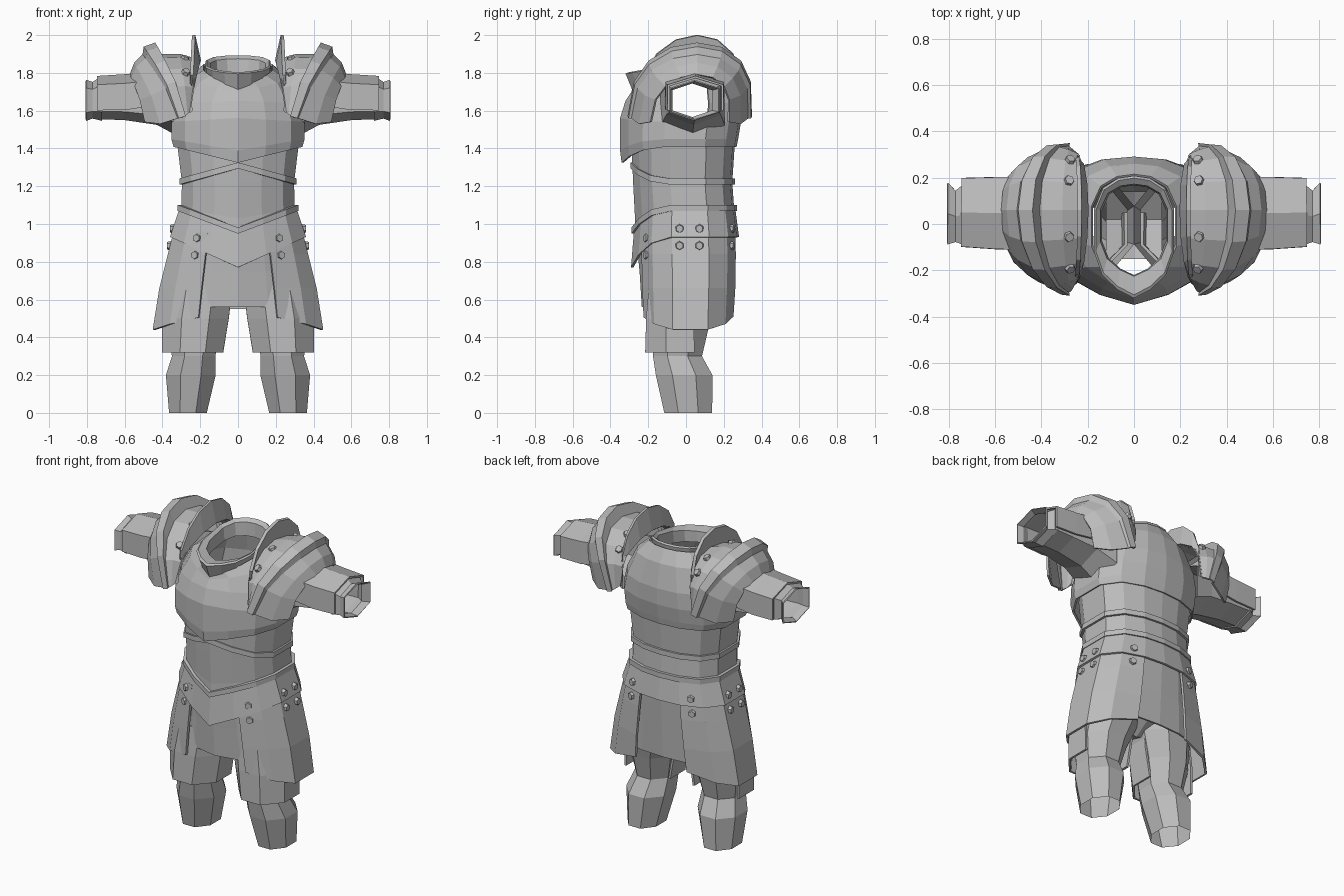
import bpy, bmesh, math
from mathutils import Vector

cube = bpy.data.objects.get("Cube")
if cube:
    bpy.data.objects.remove(cube)

# One plain steel colour
steel = bpy.data.materials.new("grey_steel")
steel.use_nodes = True
GREY = (0.5, 0.5, 0.5, 1)
steel.diffuse_color = GREY
steel.node_tree.nodes["Principled BSDF"].inputs["Base Color"].default_value = GREY


def finish(name, bm, thick=0, mirror=False):
    bmesh.ops.recalc_face_normals(bm, faces=bm.faces)
    mesh = bpy.data.meshes.new(name)
    bm.to_mesh(mesh)
    bm.free()
    mesh.materials.append(steel)
    ob = bpy.data.objects.new(name, mesh)
    bpy.context.collection.objects.link(ob)
    if thick:
        mod = ob.modifiers.new("Thickness", 'SOLIDIFY')
        mod.thickness, mod.offset = thick, 0
    if mirror:
        ob.modifiers.new("Mirror", 'MIRROR').use_clip = False
    return ob


def loft(name, rows, closed=True, skip=lambda r, c: False, thick=0, mirror=False):
    """Skin faces between rows of points."""
    bm = bmesh.new()
    vs = [[bm.verts.new(p) for p in row] for row in rows]
    n = len(rows[0])
    for r in range(len(rows) - 1):
        for c in range(n if closed else n - 1):
            d = (c + 1) % n
            if not skip(r, c):
                bm.faces.new((vs[r][c], vs[r][d], vs[r + 1][d], vs[r + 1][c]))
    return finish(name, bm, thick, mirror)


# Half of the body outline, front centre to back centre
OUTLINE = [(0, -1), (.42, -.86), (.8, -.62), (1, -.25), (1, .45), (.78, .8), (.4, .96), (0, 1)]
FULL = range(14)


def body_point(k, z, hw, yf, yb, v=0, tilt=0):
    """Point k along the outline; v lifts the front centre, tilt lifts the back."""
    if k > 7:
        k -= 14
    side, k = (-1 if k < 0 else 1), abs(k)
    i = min(int(k), 6)
    x, y = Vector(OUTLINE[i]).lerp(Vector(OUTLINE[i + 1]), k - i)
    if y < 0:
        z += v * (1 - x)
    return Vector((side * x * hw, (yf + yb) / 2 + y * (yb - yf) / 2, z + tilt * y))


def ring(*args, ks=FULL):
    return [body_point(k, *args) for k in ks]


# Abdomen shell
loft("abdomen", [ring(.95, .335, -.27, .26, -.1), ring(1.08, .3, -.27, .255, -.05),
                 ring(1.22, .297, -.28, .245), ring(1.45, .325, -.29, .26)])

# Breastplate with open armholes
arm_columns = (3, 10)
loft("breastplate", [
    ring(1.41, .335, -.335, .262, -.085), ring(1.45, .347, -.343, .27, -.06),
    ring(1.54, .347, -.343, .285, .02), ring(1.64, .32, -.315, .285, .01),
    ring(1.765, .255, -.285, .255, -.05, .02), ring(1.82, .18, -.275, .21, -.05, .045)],
    skip=lambda r, c: r in (2, 3) and c in arm_columns, thick=.012)

# Neck collar with a thick rim
loft("collar", [
    ring(1.775, .158, -.285, .195, -.025, .04), ring(1.84, .172, -.32, .208, 0, .045),
    ring(1.848, .165, -.305, .198, 0, .045), ring(1.835, .145, -.225, .172, 0, .04),
    ring(1.76, .137, -.22, .167, 0, .03)])


# Raised waist bands
def band(name, z, hw, yf, yb, v, h=.016, out=.014):
    loft(name, [ring(z - h, hw - out, yf + out, yb - out, v),
                ring(z - h, hw + out, yf - out, yb + out, v),
                ring(z + h, hw + out, yf - out, yb + out, v),
                ring(z + h, hw - out, yf + out, yb - out, v)])


band("upper_waist_band", 1.225, .297, -.28, .245, .085)
band("lower_waist_band", 1.085, .305, -.275, .257, -.12)

# Hip belt, pointed at the front
loft("hip_belt", [ring(1.08, .305, -.27, .255, -.12), ring(.93, .355, -.285, .275, -.16)], thick=.012)

# Front and back skirt panels
front = (-2, -1, 0, 1, 2)
loft("front_skirt", [ring(.95, .32, -.25, .24, -.1, ks=front), ring(.75, .34, -.24, .23, ks=front),
                     ring(.56, .38, -.228, .23, ks=front)], closed=False, thick=.012)
back = (5, 6, 7, 8, 9)
loft("back_skirt", [ring(.95, .32, -.25, .245, ks=back), ring(.75, .35, -.24, .235, ks=back),
                    ring(.55, .38, -.24, .225, ks=back)], closed=False, thick=.012)

# Side skirt plates with a lower corner drop in the middle
side = (1.12, 2, 3, 4, 5, 6)
rows = [ring(.96, .335, -.272, .264, ks=side), ring(.84, .365, -.275, .268, ks=side),
        ring(.66, .41, -.27, .265, ks=side), ring(.44, .445, -.262, .255, ks=side)]
for p, lift in zip(rows[-1], (.065, .03, 0, 0, .03, .07)):
    p.z += lift
loft("side_skirt", rows, closed=False, thick=.014, mirror=True)


# Legs and thigh plates
def leg_ring(z, xc, rx, yc, ry, ks=range(8)):
    pts = []
    for k in ks:
        a = math.radians(22.5 + 45 * k)
        pts.append(Vector((xc + rx * math.cos(a) * 1.08, yc + ry * math.sin(a) * 1.08, z)))
    return pts


loft("leg", [leg_ring(0, .265, .1, .012, .127), leg_ring(.2, .25, .132, -.01, .15),
             leg_ring(.3, .235, .115, -.045, .13), leg_ring(.45, .23, .145, -.03, .15),
             leg_ring(.6, .195, .17, -.01, .17), leg_ring(.82, .165, .165, -.005, .2)], mirror=True)
arc = (3, 4, 5, 6, 7, 8)
loft("thigh_plate", [leg_ring(.68, .2, .165, -.02, .17, arc), leg_ring(.5, .225, .17, -.03, .175, arc),
                     leg_ring(.32, .24, .155, -.03, .18, arc)], closed=False, thick=.014, mirror=True)

# Seat closing the gap between the legs
loft("seat", [[Vector((x, y, z + abs(x) * .3)) for x in (-.12, 0, .12)]
              for y, z in ((.2, .85), (.14, .64), (.02, .56), (-.15, .6))], closed=False)

# Sleeves
SLEEVE = [(-1, -.6), (-1, .6), (0, 1), (1, .6), (1, -.6), (0, -1)]


def arm_ring(x, yc, ry, zc, rz, ks=range(6)):
    return [Vector((x, yc + ry * SLEEVE[k][0], zc + rz * SLEEVE[k][1])) for k in ks]


loft("sleeve", [arm_ring(.3, .035, .17, 1.625, .17), arm_ring(.43, .04, .145, 1.655, .13),
                arm_ring(.6, .045, .13, 1.66, .11), arm_ring(.74, .045, .13, 1.66, .105)], mirror=True)
loft("cuff", [arm_ring(.72, .045, .135, 1.665, .115), arm_ring(.77, .033, .108, 1.655, .093),
              arm_ring(.805, .045, .13, 1.655, .105)], thick=.008, mirror=True)
# Forearm guard over the upper part of the sleeve
top = (0, 1, 2, 3, 4)
loft("forearm_guard", [arm_ring(.46, .045, .152, 1.69, .11, top), arm_ring(.6, .047, .15, 1.672, .115, top),
                       arm_ring(.745, .05, .143, 1.668, .11, top)], closed=False, thick=.012, mirror=True)

# Shoulder plates: each rib is (top x, top z, end x, end z, depth)
RIBS = [(.235, 2.0, .25, 1.6, .27), (.205, 1.865, .26, 1.59, .28), (.31, 1.895, .27, 1.58, .3),
        (.41, 1.895, .285, 1.57, .315), (.44, 1.955, .28, 1.57, .325), (.495, 1.935, .31, 1.56, .32),
        (.5, 1.895, .315, 1.56, .305), (.545, 1.85, .41, 1.53, .265), (.568, 1.79, .49, 1.54, .205)]


def shoulder_point(rib, deg):
    xt, zt, xe, ze, depth = rib
    a = math.radians(deg)
    c = max(math.cos(a), 0)
    return Vector((xe + (xt - xe) * c, .02 + .04 * c + depth * math.sin(a), ze + (zt - ze) * c ** .7))


angles = [-90, -70, -48, -24, 0, 24, 48, 70, 90]
loft("shoulder_fin", [[shoulder_point(r, a) for a in angles] for r in RIBS[:2]],
     closed=False, thick=.018, mirror=True)
loft("shoulder_plate", [[shoulder_point(r, a) for a in angles] for r in RIBS[1:]],
     closed=False, thick=.012, mirror=True)

# Hexagonal rivets on the shoulders, hip belt and side skirts
spots = []
for deg in (-52, -22, 26, 50):
    p, q = shoulder_point(RIBS[1], deg), shoulder_point(RIBS[2], deg)
    along = shoulder_point(RIBS[2], deg + 8) - shoulder_point(RIBS[2], deg - 8)
    spots.append((p.lerp(q, .75), (q - p).cross(along)))
for z, hw in ((.975, .342), (.885, .358)):
    for k in (1.55, 3.2, 3.75, 5.5):
        shape = (z - (.05 if k < 2 else 0), hw, -.278, .27)
        p = body_point(k, *shape)
        along = body_point(k + .1, *shape) - body_point(k - .1, *shape)
        spots.append((p, along.cross(Vector((0, 0, 1)))))
bm = bmesh.new()
for p, normal in spots:
    turn = normal.to_track_quat('Z', 'Y').to_matrix().to_4x4()
    turn.translation = p
    bmesh.ops.create_cone(bm, cap_ends=True, segments=6, radius1=.028, radius2=.02,
                          depth=.036, matrix=turn)
finish("rivets", bm, mirror=True)
